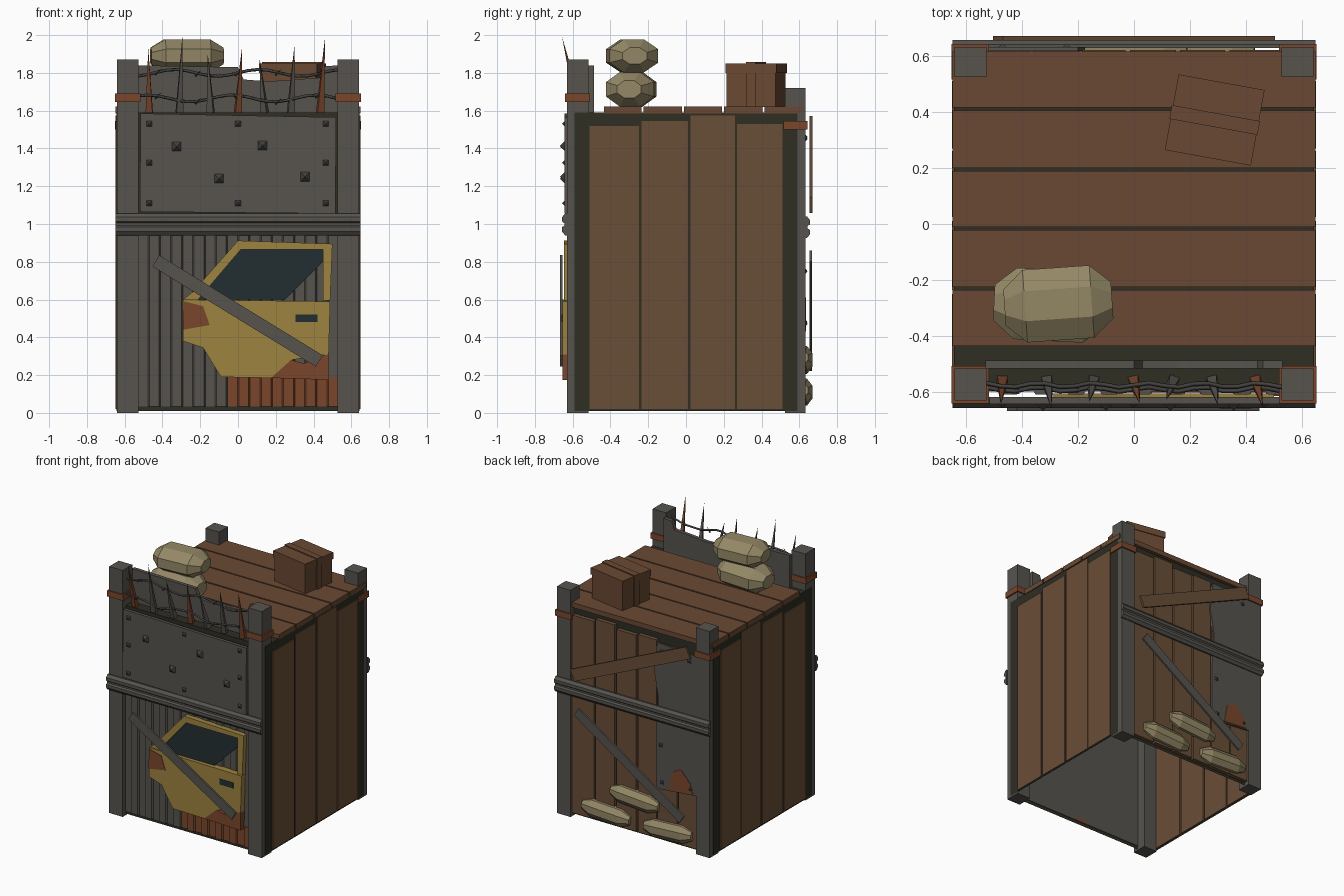
import bpy, bmesh, math
from mathutils import Vector, Matrix

if "Cube" in bpy.data.objects:
    bpy.data.objects.remove(bpy.data.objects["Cube"])


def material(name, r, g, b):
    m = bpy.data.materials.new(name)
    lin = lambda c: ((c / 255 + 0.055) / 1.055) ** 2.4 if c > 10 else c / 3294
    m.diffuse_color = (lin(r), lin(g), lin(b), 1)
    m.use_nodes = True
    m.node_tree.nodes["Principled BSDF"].inputs["Base Color"].default_value = m.diffuse_color
    return m


WOOD = material("brown wood", 105, 78, 55)
ROOF = material("reddish wood", 106, 73, 51)
STEEL = material("grey steel", 87, 84, 79)
DARK = material("dark tarred body", 46, 46, 36)
RUST = material("rust", 122, 70, 43)
YELLOW = material("faded yellow paint", 158, 131, 64)
GLASS = material("dark glass", 34, 47, 49)
CANVAS = material("tan canvas", 148, 136, 102)
IRON = material("dark iron", 66, 65, 63)


def finish(name, bm, mat):
    bmesh.ops.recalc_face_normals(bm, faces=bm.faces)
    me = bpy.data.meshes.new(name)
    bm.to_mesh(me)
    bm.free()
    me.materials.append(mat)
    ob = bpy.data.objects.new(name, me)
    bpy.context.collection.objects.link(ob)
    return ob


def prism(name, pts, axis, a, b, mat):
    """Extrude a 2D outline along one axis from a to b."""
    place = {"x": lambda p, t: (t, p[0], p[1]),
             "y": lambda p, t: (p[0], t, p[1]),
             "z": lambda p, t: (p[0], p[1], t)}[axis]
    bm = bmesh.new()
    lo = [bm.verts.new(place(p, a)) for p in pts]
    hi = [bm.verts.new(place(p, b)) for p in pts]
    bm.faces.new(lo)
    bm.faces.new(hi[::-1])
    for i in range(len(pts)):
        j = (i + 1) % len(pts)
        bm.faces.new((lo[i], hi[i], hi[j], lo[j]))
    return finish(name, bm, mat)


def box(name, x0, x1, y0, y1, z0, z1, mat):
    return prism(name, [(x0, y0), (x1, y0), (x1, y1), (x0, y1)], "z", z0, z1, mat)


def brace(name, p, q, width, y0, y1, mat):
    """Flat bar between two x,z points."""
    p, q = Vector(p), Vector(q)
    d = (q - p).normalized()
    n = Vector((-d.y, d.x)) * width / 2
    return prism(name, [p + n, q + n, q - n, p - n], "y", y0, y1, mat)


def bag(name, center, size, turn=0, tilt=0):
    """Faceted sandbag: octagonal rings along x."""
    bm = bmesh.new()
    rings = []
    for t, s in ((-1, .5), (-.62, 1), (.62, 1), (1, .5)):
        rings.append([bm.verts.new((t * size[0] / 2,
                                    s * size[1] / 2 * math.cos(a) * 1.08,
                                    s * size[2] / 2 * math.sin(a) * 1.08))
                      for a in [math.pi / 8 + k * math.pi / 4 for k in range(8)]])
    bm.faces.new(rings[0])
    bm.faces.new(rings[-1])
    for r, s in zip(rings, rings[1:]):
        for k in range(8):
            bm.faces.new((r[k], r[k - 1], s[k - 1], s[k]))
    ob = finish(name, bm, CANVAS)
    ob.matrix_world = (Matrix.Translation(center) @ Matrix.Rotation(math.radians(turn), 4, "Z")
                       @ Matrix.Rotation(math.radians(tilt), 4, "Y"))


def spike(name, base, tip, r, mat, sides=4):
    bm = bmesh.new()
    base, tip = Vector(base), Vector(tip)
    q = (tip - base).to_track_quat("Z", "Y")
    ring = [bm.verts.new(base + q @ Vector((r * math.cos(a), r * math.sin(a), 0)))
            for a in [(k + .5) * 2 * math.pi / sides for k in range(sides)]]
    top = bm.verts.new(tip)
    bm.faces.new(ring)
    for k in range(sides):
        bm.faces.new((ring[k - 1], ring[k], top))
    return finish(name, bm, mat)


# Main body shell, open underneath
body = box("body_shell", -.643, .643, -.59, .59, .01, 1.59, DARK)
bm = bmesh.new()
bm.from_mesh(body.data)
bmesh.ops.delete(bm, geom=[f for f in bm.faces if f.calc_center_median().z < .02], context="FACES")
bm.to_mesh(body.data)
bm.free()

for s, side in ((-1, "left"), (1, "right")):
    # Corner posts with rust bands
    x0, x1 = sorted((s * .641, s * .527))
    box(side + "_front_post", x0, x1, -.63, -.515, 0, 1.87, STEEL)
    box(side + "_back_post", x0, x1, .525, .632, 0, 1.72, STEEL)
    box(side + "_front_band", x0 - .01, x1 + .01, -.64, -.507, 1.645, 1.69, RUST)
    box(side + "_back_band", x0 - .01, x1 + .01, .515, .642, 1.5, 1.545, RUST)
    # Side planks
    xa, xb = sorted((s * .63, s * .649))
    for i, (a, b, top) in enumerate(((-.51, -.25, 1.52), (-.235, .01, 1.545),
                                     (.025, .26, 1.575), (.27, .51, 1.53))):
        box(f"{side}_side_plank_{i}", xa, xb, a, b, .02, top, WOOD)

# Roof planks
for i, (a, b) in enumerate(((-.435, -.235), (-.225, -.022), (-.01, .19), (.2, .405), (.415, .615))):
    box(f"roof_plank_{i}", -.648, .648, a, b, 1.585, 1.622, ROOF)

# Ribbed guard rails front and back
for s, z, name in ((-1, .94, "front_rail"), (1, .925, "back_rail")):
    prof = [(.628, 0), (.64, 0), (.656, .02), (.656, .043), (.644, .052), (.644, .064),
            (.656, .073), (.656, .096), (.64, .116), (.628, .116)]
    prism(name, [(s * y, z + h) for y, h in prof], "x", -.648, .648, STEEL)


# Corrugated sheet on the lower front, with a rusty patch
def corrugated(name, x0, count, z0, z1, out, mat):
    pts = []
    for i in range(count):
        x, y = x0 + i * .0592, out if i % 2 else out + .012
        pts += [(x + .004, y), (x + .0552, y)]
    prism(name, pts + [(pts[-1][0], -.585), (pts[0][0], -.585)], "z", z0, z1, mat)


corrugated("front_corrugated_sheet", -.532, 18, .035, .95, -.609, STEEL)
corrugated("rusted_corrugated_patch", -.0584, 10, .036, .19, -.614, RUST)

# Riveted front plate
prism("front_plate", [(-.52, 1.065), (.515, 1.055), (.52, 1.565), (-.515, 1.585)], "y", -.642, -.618, STEEL)
small = [(x, z) for x in (-.47, 0, .465) for z in (1.11, 1.325, 1.53) if not (x == 0 and z == 1.325)]
large = [(-.325, 1.41), (.13, 1.415), (-.1, 1.24), (.355, 1.25)]
for i, (x, z) in enumerate(small):
    spike(f"small_rivet_{i}", (x, -.64, z), (x, -.656, z), .024, IRON)
for i, (x, z) in enumerate(large):
    spike(f"large_stud_{i}", (x, -.64, z), (x, -.667, z), .037, IRON)

# Salvaged vehicle door
prism("door_frame", [(-.29, .6), (-.24, .64), (0, .912), (.5, .895), (.488, .595), (.45, .595),
                     (.45, .865), (.015, .865), (-.215, .595)], "y", -.646, -.605, YELLOW)
prism("door_panel", [(-.29, .6), (.488, .59), (.48, .31), (.28, .28), (.175, .185), (-.09, .19),
                     (-.185, .345), (-.29, .38)], "y", -.655, -.605, YELLOW)
prism("door_rust_corner", [(.175, .185), (.28, .28), (.35, .262), (.48, .315), (.478, .175)],
      "y", -.655, -.605, RUST)
prism("door_rust_patch", [(-.285, .59), (-.185, .565), (-.15, .465), (-.292, .44)], "y", -.658, -.65, RUST)
prism("door_window", [(-.215, .6), (.015, .865), (.45, .865), (.45, .8), (.25, .6)], "y", -.636, -.628, GLASS)
box("door_handle", .305, .42, -.659, -.65, .48, .522, GLASS)
brace("front_diagonal_bar", (-.435, .805), (.43, .275), .07, -.668, -.654, STEEL)

# Back wall planks, metal sheet, braces
for i, (a, b, top) in enumerate(((-.525, -.37, 1.47), (-.36, -.195, 1.5), (-.185, -.03, 1.53),
                                 (-.015, .15, 1.52), (.165, .325, 1.55), (.34, .525, 1.53))):
    box(f"back_plank_{i}", a, b, .58, .62, .03, top, WOOD)
prism("back_metal_sheet", [(-.525, .44), (-.19, .41), (-.19, .85), (-.21, 1.1), (-.175, 1.3),
                           (-.2, 1.52), (-.525, 1.5)], "y", .618, .632, STEEL)
prism("back_rust_patch", [(-.5, .445), (-.3, .43), (-.33, .57), (-.4, .61), (-.48, .52)], "y", .63, .636, RUST)
for i, (x, z) in enumerate(((-.48, .48), (-.24, .47), (-.47, 1.45), (-.24, 1.46), (-.23, .75))):
    spike(f"back_rivet_{i}", (x, .63, z), (x, .644, z), .022, IRON)
brace("back_wood_brace", (.485, 1.1), (-.485, 1.53), .09, .654, .67, WOOD)
brace("back_steel_brace", (.455, .83), (-.43, .25), .07, .654, .668, STEEL)

# Sandbags
bag("back_bag_right", (.23, .62, .11), (.4, .1, .13), 0, -3)
bag("back_bag_middle", (-.01, .62, .28), (.4, .1, .13), 0, -4)
bag("back_bag_left", (-.29, .62, .11), (.4, .1, .13), 0, 3)
bag("roof_bag_lower", (-.3, -.29, 1.713), (.4, .255, .185), -3)
bag("roof_bag_upper", (-.27, -.285, 1.89), (.385, .26, .175), 4)

# Crate with strap on the roof
place = Matrix.Translation((.288, .371, 0)) @ Matrix.Rotation(math.radians(-10.3), 4, "Z")
for ob in (box("roof_crate", -.15, .15, -.132, .132, 1.62, 1.845, ROOF),
           box("crate_strap", -.16, .16, -.025, .025, 1.62, 1.857, ROOF),
           box("crate_lid", -.156, .156, -.137, .137, 1.8, 1.85, ROOF)):
    ob.matrix_world = place

# Notched front parapet
prism("front_parapet", [(-.53, 1.585), (.53, 1.585), (.53, 1.84), (.46, 1.835), (.44, 1.775), (.16, 1.755),
                        (.03, 1.765), (0, 1.83), (-.53, 1.84)], "y", -.515, -.487, STEEL)

# Leaning spikes
for i, (xb, xt, z) in enumerate(((-.47, -.475, 1.93), (-.31, -.295, 1.99), (-.145, -.16, 1.9), (0, .02, 1.925),
                                 (.14, .115, 1.87), (.28, .3, 1.955), (.435, .46, 1.98))):
    spike(f"spike_{i}", (xb, -.56, 1.59), (xt, -.56 - (z - 1.59) * .24, z), .026,
          RUST if i % 3 == 0 else STEEL)

# Sagging barbed wires
for w, z in enumerate((1.8, 1.665)):
    path = [Vector((x / 10 * .53, -.575 - .015 * w + .008 * math.sin(x * 1.7),
                    z + .018 * math.sin(x * .75 + w * 2))) for x in range(-10, 11)]
    cu = bpy.data.curves.new(f"wire_{w}", "CURVE")
    cu.dimensions = "3D"
    cu.bevel_depth = .008
    cu.bevel_resolution = 0
    sp = cu.splines.new("POLY")
    sp.points.add(len(path) - 1)
    for p, co in zip(sp.points, path):
        p.co = (*co, 1)
    cu.materials.append(IRON)
    ob = bpy.data.objects.new(f"wire_{w}", cu)
    bpy.context.collection.objects.link(ob)
    bpy.ops.object.select_all(action="DESELECT")
    ob.select_set(True)
    bpy.context.view_layer.objects.active = ob
    bpy.ops.object.convert(target="MESH")
    for k in range(2, 20, 4):
        spike(f"barb_{w}_{k}", path[k] + Vector((-.015, 0, -.015)), path[k] + Vector((.02, -.01, .02)), .007, IRON, 3)
